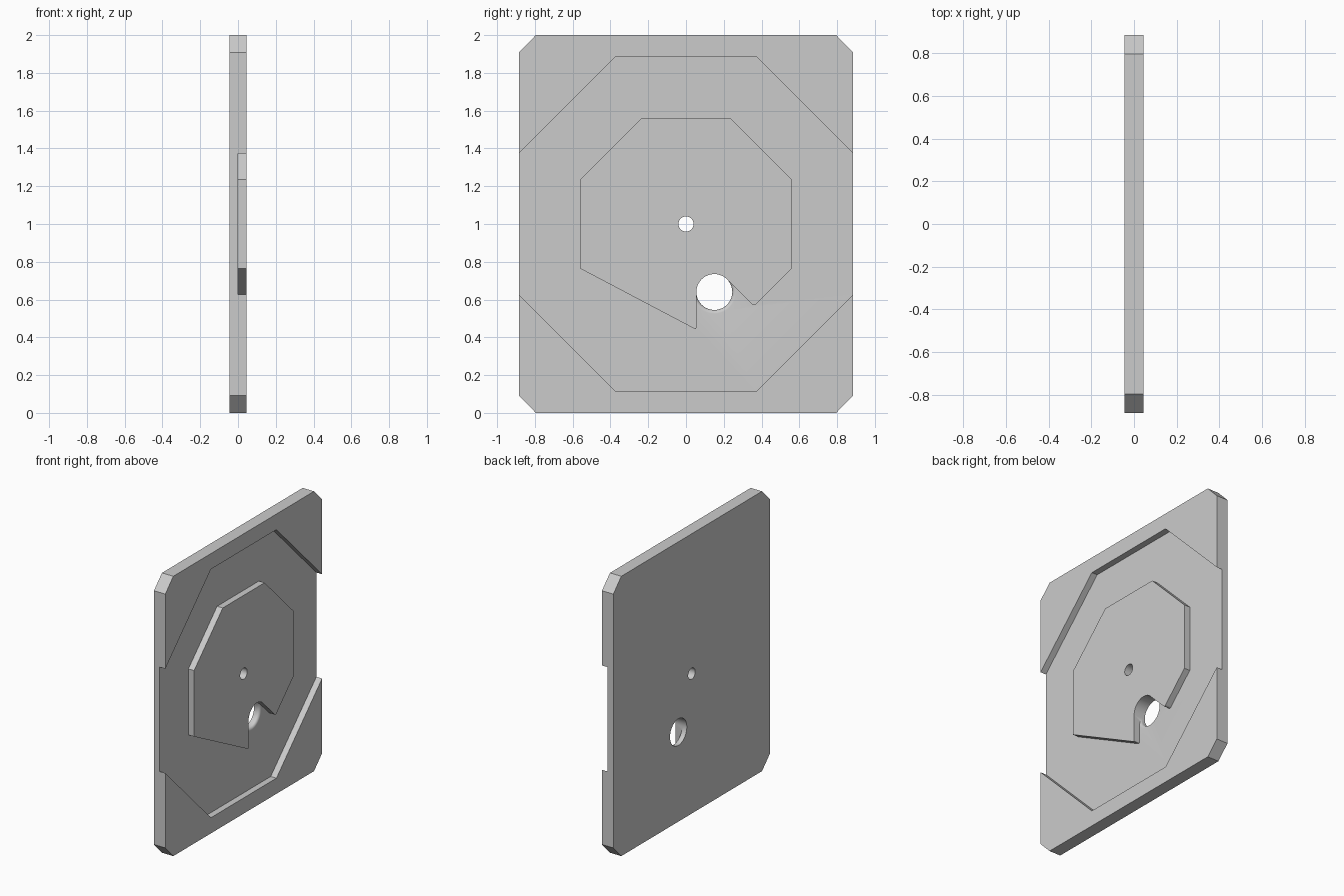
import bpy, bmesh, math
from math import cos, sin, pi

if "Cube" in bpy.data.objects:
    bpy.data.objects.remove(bpy.data.objects["Cube"])

grey = bpy.data.materials.new("plain_grey")
grey.use_nodes = True
grey.diffuse_color = (0.6, 0.6, 0.6, 1)
grey.node_tree.nodes["Principled BSDF"].inputs["Base Color"].default_value = (0.6, 0.6, 0.6, 1)

HALF = 0.045          # half thickness of the plate
MID = 1.0             # height of the centre
HOLE_Y, HOLE_Z, HOLE_R, ROUND = 0.15, 0.64, 0.095, 0.02


def finish(bm, name):
    bmesh.ops.recalc_face_normals(bm, faces=bm.faces)
    mesh = bpy.data.meshes.new(name)
    bm.to_mesh(mesh)
    bm.free()
    mesh.materials.append(grey)
    obj = bpy.data.objects.new(name, mesh)
    bpy.context.collection.objects.link(obj)
    return obj


def loft(name, rings):
    """Solid through rings of (x, [(y, z), ...]) along the x axis."""
    bm = bmesh.new()
    loops = [[bm.verts.new((x, y, z)) for y, z in pts] for x, pts in rings]
    n = len(loops[0])
    for a, b in zip(loops, loops[1:]):
        for i in range(n):
            j = (i + 1) % n
            bm.faces.new((a[i], a[j], b[j], b[i]))
    bm.faces.new(loops[0])
    bm.faces.new(loops[-1])
    return finish(bm, name)


def prism(name, pts, x0, x1):
    return loft(name, [(x0, pts), (x1, pts)])


def circle(y, z, r, n=64):
    return [(y + r * cos(2 * pi * i / n), z + r * sin(2 * pi * i / n)) for i in range(n)]


def cut_corner_box(hy, hz, cy, cz):
    """Rectangle of half size hy, hz with corners cut back to cy, cz."""
    quarter = [(hy, cz), (cy, hz)]
    pts = quarter + [(-y, z) for y, z in quarter[::-1]]
    pts += [(-y, -z) for y, z in quarter] + [(y, -z) for y, z in quarter[::-1]]
    return [(y, MID + z) for y, z in pts]


def rounded(prev, corner, nxt, d, steps=6):
    """Smooth bend replacing one sharp corner."""
    def toward(p):
        dy, dz = p[0] - corner[0], p[1] - corner[1]
        k = d / math.hypot(dy, dz)
        return corner[0] + dy * k, corner[1] + dz * k
    a, b = toward(prev), toward(nxt)
    return [tuple((1 - t) ** 2 * a[i] + 2 * t * (1 - t) * corner[i] + t * t * b[i] for i in (0, 1))
            for t in (s / steps for s in range(steps + 1))]


def combine(obj, other, operation):
    mod = obj.modifiers.new("combine", 'BOOLEAN')
    mod.operation, mod.solver, mod.object = operation, 'EXACT', other
    bpy.context.view_layer.objects.active = obj
    bpy.ops.object.modifier_apply(modifier=mod.name)
    bpy.data.objects.remove(other)


# Outer plate with a wide octagonal recess open at both edges
plate = prism("recessed_plate", cut_corner_box(0.885, 1.0, 0.795, 0.907), -HALF, HALF)
combine(plate, prism("recess_cutter", cut_corner_box(0.888, 0.888, 0.37, 0.37), 0, 0.1), 'DIFFERENCE')

# Rounded rim of the large hole on the recess floor
rim = [(-ROUND + ROUND * sin(t), circle(HOLE_Y, HOLE_Z, HOLE_R + ROUND * (1 - cos(t))))
       for t in (pi / 2 * i / 6 for i in range(7))]
rim = [(-HALF - 0.02, rim[0][1])] + rim + [(0.02, rim[-1][1])]
combine(plate, loft("rim_cutter", rim), 'DIFFERENCE')

# Raised octagon with a notch running into the large hole
octagon = cut_corner_box(0.56, 0.56, 0.236, 0.236)
wall = HOLE_Y - HOLE_R
low = (wall, MID - 0.56)
k = HOLE_R * math.sqrt(0.5)
slope = (HOLE_Y + k, HOLE_Z + k)
edge = octagon[-1]
tip_y = (sum(slope) - (edge[1] - edge[0])) / 2
tip = (tip_y, sum(slope) - tip_y)
outline = octagon[:5] + rounded(octagon[4], low, (wall, HOLE_Z), 0.014)
outline += [(wall, HOLE_Z), (HOLE_Y, HOLE_Z), slope]
outline += rounded(slope, tip, edge, 0.018) + [edge]
# octagon[5] is the left bottom corner; the right one is lost to the notch
outline = [p for i, p in enumerate(outline) if i != len(outline) - 1]
outline += [octagon[-1]]
combine(plate, prism("raised_octagon", outline, -ROUND - 0.003, HALF), 'UNION')

# Large hole and centre hole through everything
combine(plate, prism("large_hole_cutter", circle(HOLE_Y, HOLE_Z, HOLE_R), -0.1, 0.1), 'DIFFERENCE')
combine(plate, prism("centre_hole_cutter", circle(0, MID, 0.04, 48), -0.1, 0.1), 'DIFFERENCE')

bpy.ops.object.select_all(action='DESELECT')
plate.select_set(True)
bpy.context.view_layer.objects.active = plate
bpy.ops.object.shade_smooth_by_angle(angle=math.radians(30))
